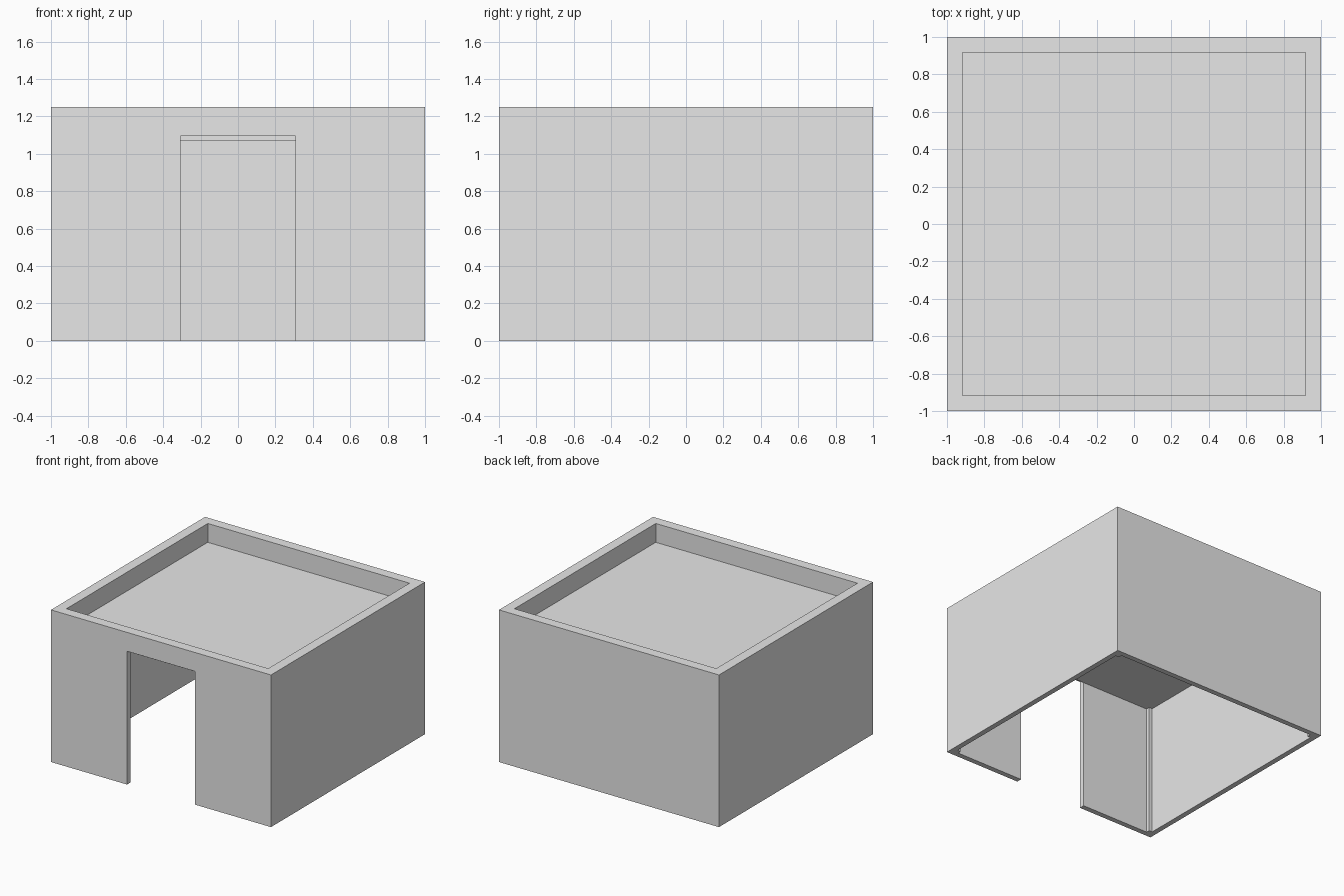
import bpy, bmesh

cube = bpy.data.objects.get("Cube")
if cube:
    bpy.data.objects.remove(cube, do_unlink=True)

# Single plain grey
grey = bpy.data.materials.new("plain_grey")
grey.use_nodes = True
grey.diffuse_color = (0.8, 0.8, 0.8, 1)
grey.node_tree.nodes["Principled BSDF"].inputs["Base Color"].default_value = (0.8, 0.8, 0.8, 1)

HEIGHT, ROOF_TOP, ROOF_BOTTOM = 1.25, 1.095, 1.07
INNER, RIM = 0.957, 0.917      # half-widths inside the walls and the parapet
DOOR = 0.308                   # half-width of the doorway
POST = 0.03


def finish(name, bm):
    bmesh.ops.recalc_face_normals(bm, faces=bm.faces)
    mesh = bpy.data.meshes.new(name)
    bm.to_mesh(mesh)
    bm.free()
    mesh.materials.append(grey)
    obj = bpy.data.objects.new(name, mesh)
    bpy.context.collection.objects.link(obj)
    return obj


def box(name, low, high):
    bm = bmesh.new()
    bmesh.ops.create_cube(bm, size=1)
    for v in bm.verts:
        v.co = [(a + b) / 2 + c * (b - a) for a, b, c in zip(low, high, v.co)]
    return finish(name, bm)


def square_ring(name, profile):
    """Sweep a closed (half-width, height) profile around a square."""
    bm = bmesh.new()
    corners = [(-1, -1), (1, -1), (1, 1), (-1, 1)]
    loops = [[bm.verts.new((x * r, y * r, z)) for r, z in profile] for x, y in corners]
    n = len(profile)
    for i in range(4):
        a, b = loops[i], loops[(i + 1) % 4]
        for j in range(n):
            k = (j + 1) % n
            bm.faces.new((a[j], b[j], b[k], a[k]))
    return finish(name, bm)


# Walls with a thicker parapet above the roof
lip = ROOF_TOP - 0.015
walls = square_ring("walls", [(1, 0), (1, HEIGHT), (RIM, HEIGHT), (RIM, lip), (INNER, lip), (INNER, 0)])

# Doorway in the front wall
cutter = box("door_cutter", (-DOOR, -1.1, -0.1), (DOOR, -0.94, ROOF_TOP))
cutter.hide_render = True
cut = walls.modifiers.new("doorway", 'BOOLEAN')
cut.operation = 'DIFFERENCE'
cut.solver = 'EXACT'
cut.object = cutter
bpy.context.view_layer.objects.active = walls
bpy.ops.object.modifier_apply(modifier=cut.name)
bpy.data.objects.remove(cutter, do_unlink=True)

# Sunken flat roof
box("roof", (-INNER, -INNER, ROOF_BOTTOM), (INNER, INNER, ROOF_TOP))

# Slim posts in the inside corners
for x, side in ((-1, "right"), (1, "left")):
    for y, end in ((-1, "front"), (1, "back")):
        xs = sorted((x * INNER, x * (INNER - POST)))
        ys = sorted((y * INNER, y * (INNER - POST)))
        box(f"{end}_{side}_post", (xs[0], ys[0], 0), (xs[1], ys[1], ROOF_BOTTOM))
